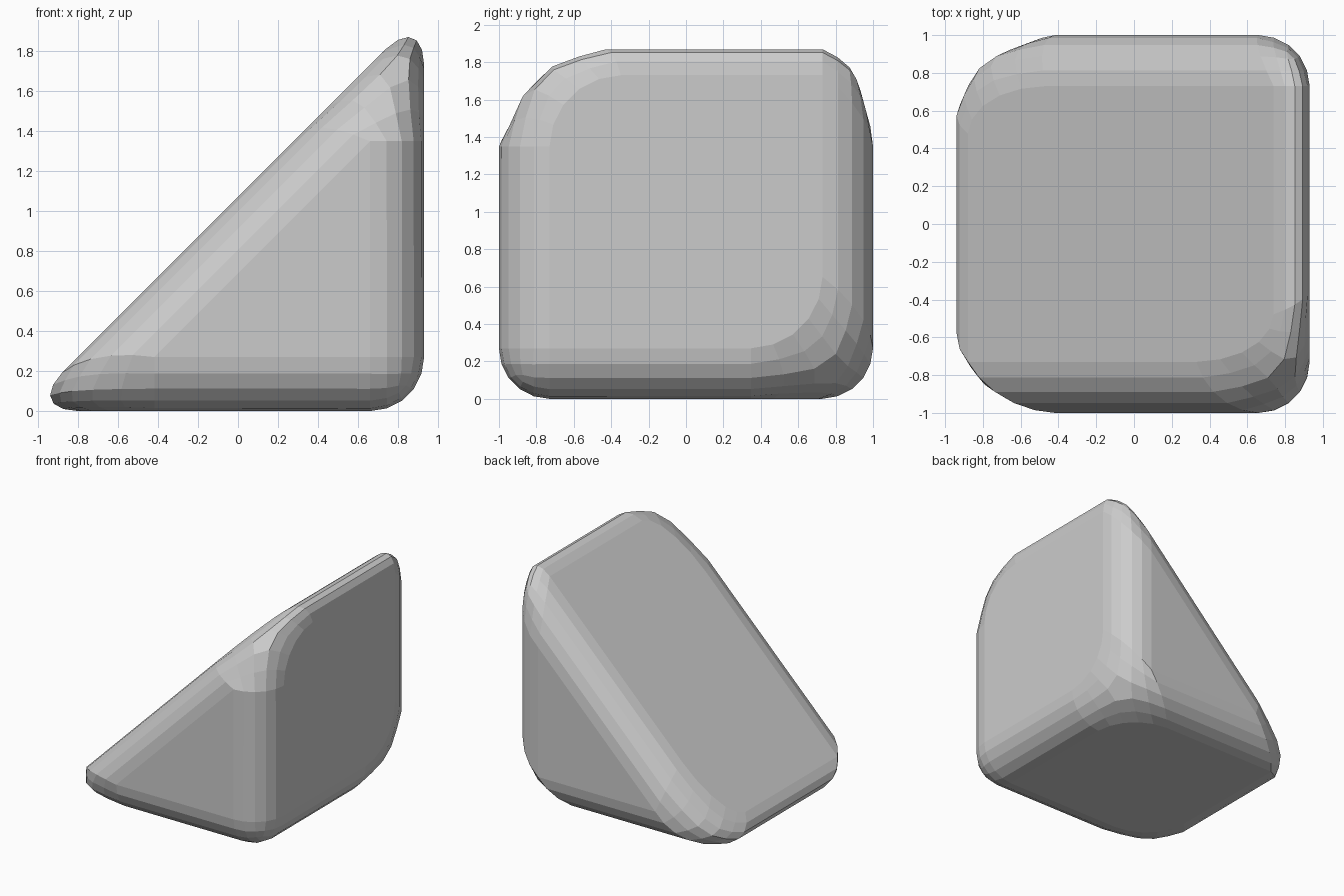
import bpy

if "Cube" in bpy.data.objects:
    bpy.data.objects.remove(bpy.data.objects["Cube"])

# Triangular wedge: vertical right face, flat base, 45 degree slope
profile = [(-1.07, 0.0), (0.93, 0.0), (0.93, 2.0)]
verts = [(x, y, z) for y in (-1.0, 1.0) for x, z in profile]

# Triangulated sides; the diagonals also take the bevel and widen those corners
faces = [
    (0, 1, 2), (3, 5, 4),      # front and back
    (0, 3, 4), (0, 4, 1),      # base
    (1, 4, 2), (4, 5, 2),      # right
    (0, 2, 3), (2, 5, 3),      # slope
]
mesh = bpy.data.meshes.new("rounded_wedge")
mesh.from_pydata(verts, [], faces)
mesh.update()
wedge = bpy.data.objects.new("rounded_wedge", mesh)
bpy.context.collection.objects.link(wedge)

# Generous rounding on every edge
bevel = wedge.modifiers.new("rounding", 'BEVEL')
bevel.width = 0.27
bevel.segments = 5
bevel.limit_method = 'NONE'
